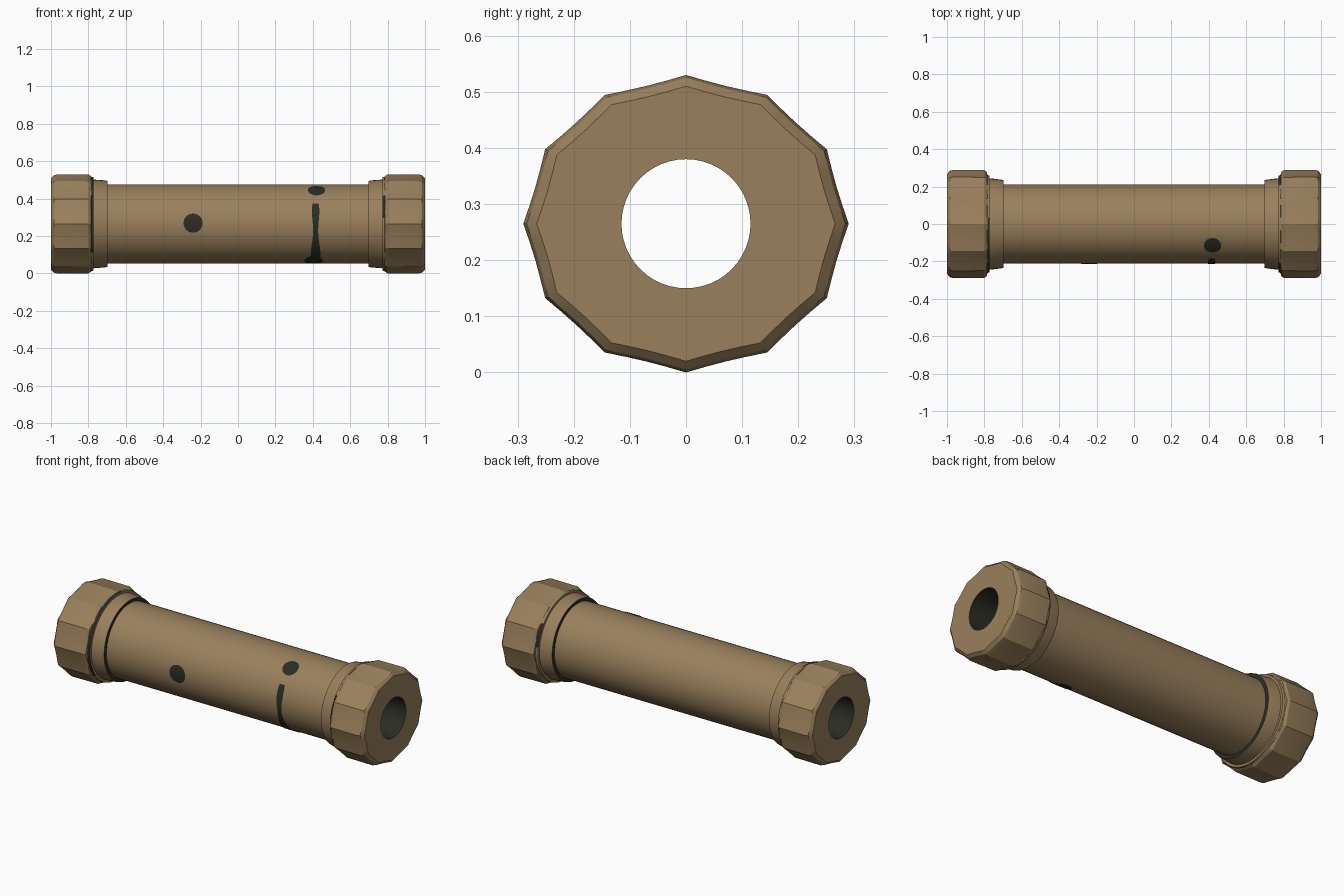
import bpy, bmesh, math

default = bpy.data.objects.get("Cube")
if default:
    bpy.data.objects.remove(default, do_unlink=True)

SIDES = 48      # segments around every turned part
FACETS = 12     # flats on the end caps
AXIS_Z = 0.265
TUBE_R = 0.212


def make_material(name, rgb, roughness=0.8):
    mat = bpy.data.materials.new(name)
    mat.use_nodes = True
    color = (*rgb, 1.0)
    mat.diffuse_color = color
    shader = mat.node_tree.nodes["Principled BSDF"]
    shader.inputs["Base Color"].default_value = color
    shader.inputs["Roughness"].default_value = roughness
    return mat


BROWN = make_material("warm brown", (0.32, 0.216, 0.108))
DARK = make_material("dark olive", (0.024, 0.026, 0.017))


def finish(bm, name, angle=25):
    mesh = bpy.data.meshes.new(name)
    bm.to_mesh(mesh)
    bm.free()
    mesh.materials.append(BROWN)
    mesh.materials.append(DARK)
    obj = bpy.data.objects.new(name, mesh)
    bpy.context.collection.objects.link(obj)
    bpy.ops.object.select_all(action="DESELECT")
    obj.select_set(True)
    bpy.context.view_layer.objects.active = obj
    bpy.ops.object.shade_smooth_by_angle(angle=math.radians(angle))
    return obj


def facet_factor(angle):
    """Radius factor of a polygon with slightly hollowed flats."""
    step = 2 * math.pi / FACETS
    off = (angle + step / 2) % step - step / 2
    off = step / 2 - abs(off)
    hollow = 0.008 * abs(math.sin(angle * FACETS / 2))
    return math.cos(step / 2) / math.cos(off) - hollow


def turned(name, profile, side=1, dark=lambda segment, center: False):
    """Closed ring of (x, y radius, z radius, faceted) swept about the x axis."""
    bm = bmesh.new()
    rings = []
    for x, ry, rz, faceted in profile:
        ring = []
        for i in range(SIDES):
            a = 2 * math.pi * i / SIDES
            f = facet_factor(a) if faceted else 1
            ring.append(bm.verts.new((side * x, ry * f * math.cos(a),
                                      AXIS_Z + rz * f * math.sin(a))))
        rings.append(ring)
    for s, ring in enumerate(rings):
        following = rings[(s + 1) % len(rings)]
        for i in range(SIDES):
            j = (i + 1) % SIDES
            face = bm.faces.new((ring[i], ring[j], following[j], following[i]))
            face.material_index = int(dark(s, face.calc_center_median()))
    bmesh.ops.recalc_face_normals(bm, faces=bm.faces)
    return finish(bm, name)


def mark(name, x, low, high, half_width, rows=24):
    """Thin curved plate on the tube; angles run upward from the front."""
    bm = bmesh.new()
    radius = TUBE_R + 0.003
    previous = None
    for k in range(rows + 1):
        t = k / rows
        a = low + (high - low) * t
        w = max(half_width(t), 0.002)
        y, z = -radius * math.cos(a), AXIS_Z + radius * math.sin(a)
        row = [bm.verts.new((x - w, y, z)), bm.verts.new((x + w, y, z))]
        if previous:
            face = bm.faces.new((previous[0], previous[1], row[1], row[0]))
            face.material_index = 1
        previous = row
    return finish(bm, name)


# Hollow central tube with a dark bore
turned("tube", [(-0.9, 0.12, 0.12, False), (-0.9, TUBE_R, TUBE_R, False),
                (0.9, TUBE_R, TUBE_R, False), (0.9, 0.12, 0.12, False)],
       dark=lambda s, c: s == 3)

# Stepped collar and faceted cap at each end
for side, label in ((1, "left"), (-1, "right")):
    turned(label + "_collar",
           [(0.698, 0.2, 0.2, False), (0.698, 0.234, 0.23, False),
            (0.715, 0.238, 0.233, False), (0.785, 0.246, 0.238, False),
            (0.785, 0.2, 0.2, False)],
           side, lambda s, c: s == 0)

    def joint_gap(s, c, side=side):
        if s == 8:                       # bore wall
            return True
        if s != 1:                       # narrow seam beside the collar
            return False
        if side > 0:
            return 0.31 < c.z < 0.42
        return c.y < 0.02 and c.z > 0.11

    turned(label + "_end_cap",
           [(0.772, 0.115, 0.115, False), (0.772, 0.258, 0.25, False),
            (0.784, 0.262, 0.252, False), (0.786, 0.278, 0.256, True),
            (0.8, 0.288, 0.264, True), (0.965, 0.29, 0.265, True),
            (0.985, 0.284, 0.26, True), (1.0, 0.266, 0.245, True),
            (1.0, 0.115, 0.115, False)],
           side, joint_gap)

# Dark painted marks on the front of the tube


def disc(size):
    return lambda t: size * math.sqrt(max(0, 1 - (2 * t - 1) ** 2))


for name, x, middle, size in (("front_spot", -0.24, 0.02, 0.051),
                              ("upper_spot", 0.42, 1.0, 0.046),
                              ("lower_spot", 0.405, -1.15, 0.05)):
    spread = size / TUBE_R
    mark(name, x, middle - spread, middle + spread, disc(size))

mark("front_stripe", 0.415, -1.05, 0.53,
     lambda t: 0.02 + 0.006 * math.cos(t * 2.4 * math.pi - 1) - 0.01 * t ** 6)
